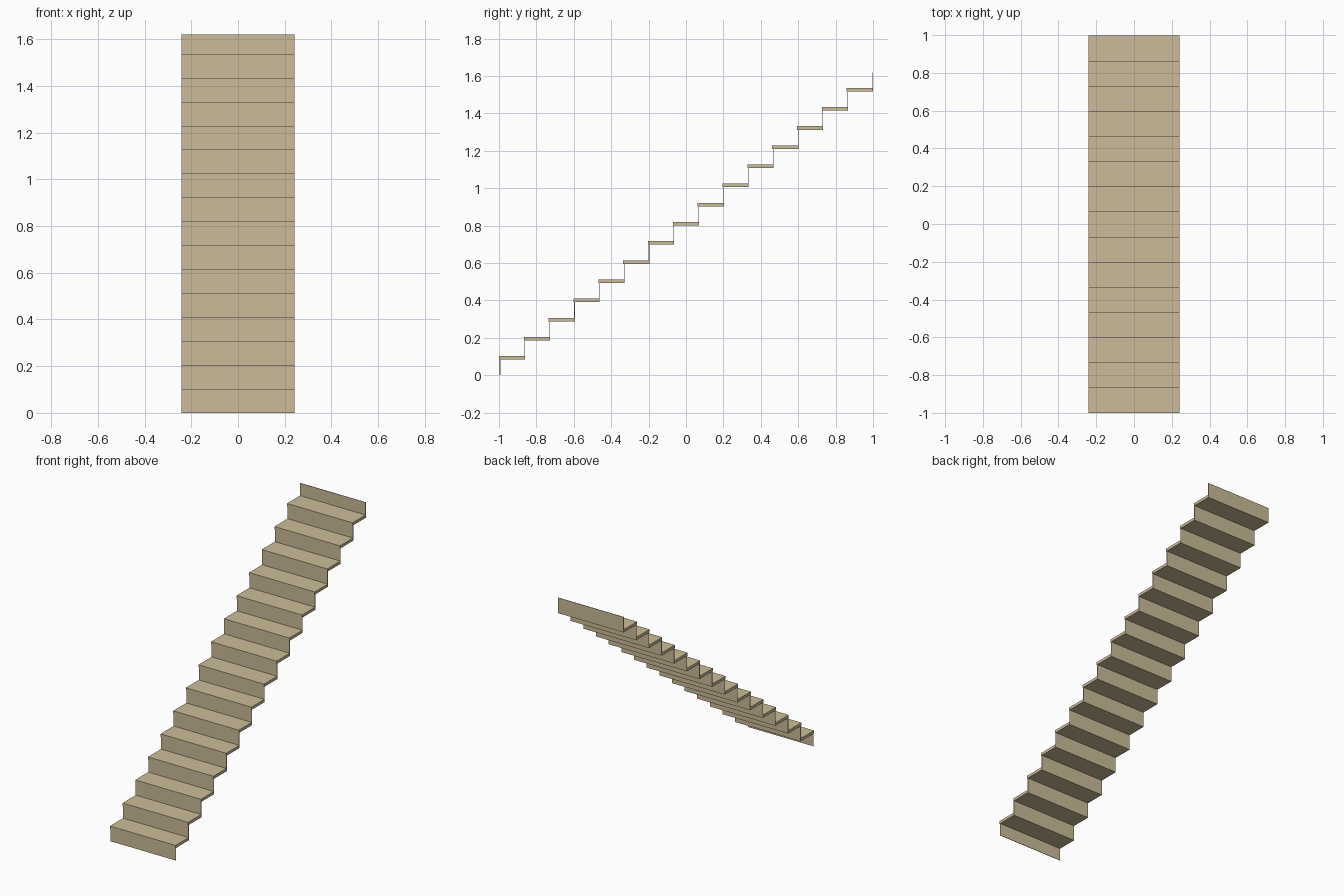
import bpy

if "Cube" in bpy.data.objects:
    bpy.data.objects.remove(bpy.data.objects["Cube"])

W = 0.482          # stair width
RUN = 0.1328       # depth of one step
RISE = 0.1024      # height of one step
TREAD_T = 0.019    # tread thickness
RISER_T = 0.003    # riser board thickness
NOSE = 0.004       # tread overhang
N = 15


def box(name, y0, y1, z0, z1, mat):
    bpy.ops.mesh.primitive_cube_add(size=1, location=(0, (y0 + y1) / 2, (z0 + z1) / 2))
    ob = bpy.context.object
    ob.name = name
    ob.scale = (W, y1 - y0, z1 - z0)
    bpy.ops.object.transform_apply(location=False, rotation=False, scale=True)
    ob.data.materials.append(mat)


wood = bpy.data.materials.new("wood")
wood.diffuse_color = (0.60, 0.50, 0.32, 1)
wood.use_nodes = True
wood.node_tree.nodes["Principled BSDF"].inputs["Base Color"].default_value = wood.diffuse_color

# Risers: one below each tread plus one at the top landing
for i in range(N + 1):
    y = -1 + NOSE + i * RUN
    z = i * RISE
    box(f"riser_{i + 1}", y, y + RISER_T, z, z + RISE - TREAD_T, wood)

# Treads: each overhangs its riser and runs back under the next one
for i in range(N):
    y = -1 + i * RUN
    top = (i + 1) * RISE
    box(f"tread_{i + 1}", y, y + RUN + NOSE + RISER_T, top - TREAD_T, top, wood)
